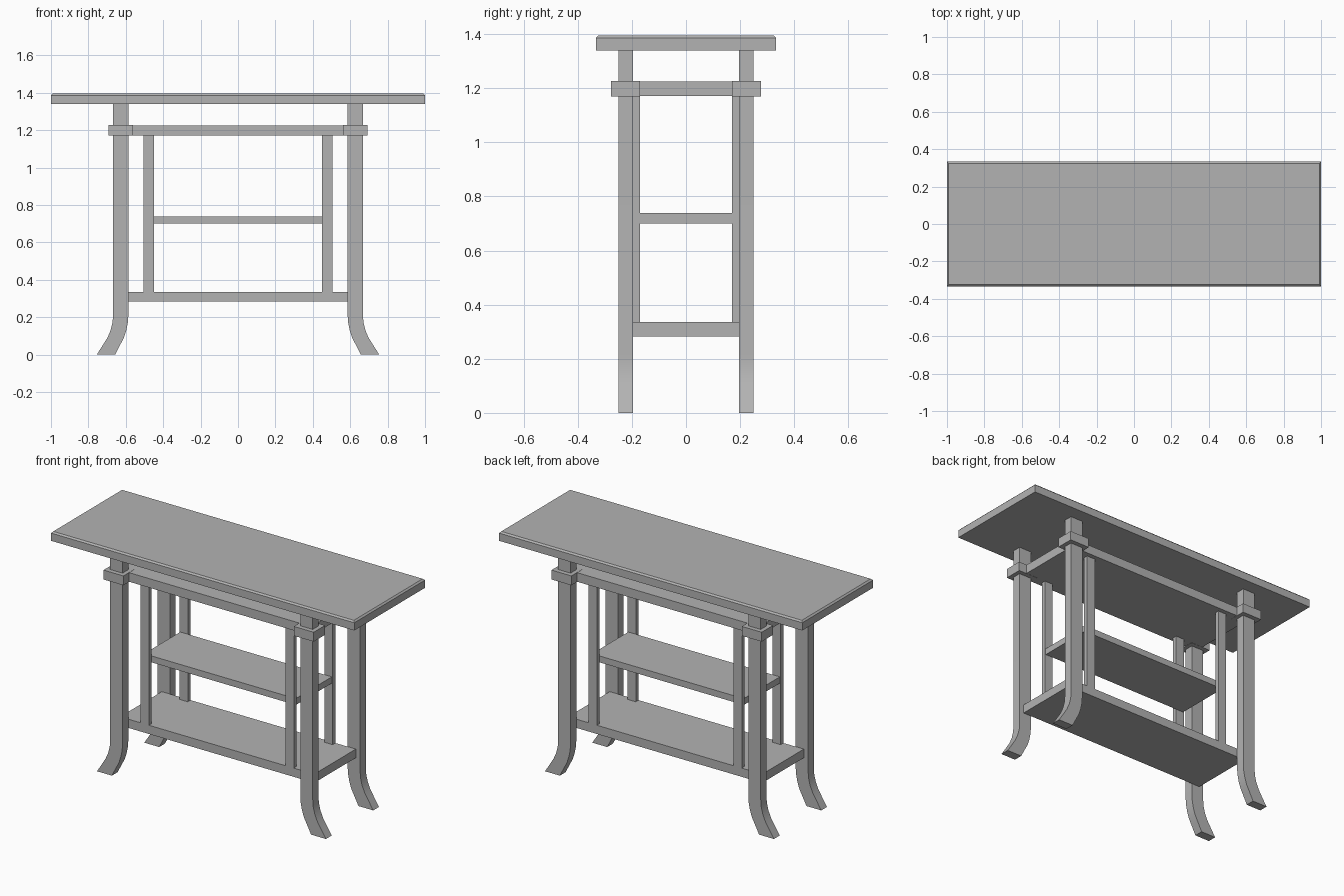
import bpy
import bmesh
import math

if "Cube" in bpy.data.objects:
    bpy.data.objects.remove(bpy.data.objects["Cube"], do_unlink=True)

grey = bpy.data.materials.new("plain_grey")
grey.use_nodes = True
grey.diffuse_color = (0.45, 0.45, 0.45, 1)
grey.node_tree.nodes["Principled BSDF"].inputs["Base Color"].default_value = grey.diffuse_color


def finish(name, bm):
    bmesh.ops.recalc_face_normals(bm, faces=bm.faces)
    mesh = bpy.data.meshes.new(name)
    bm.to_mesh(mesh)
    bm.free()
    mesh.materials.append(grey)
    obj = bpy.data.objects.new(name, mesh)
    bpy.context.collection.objects.link(obj)
    return obj


def box(name, x, y, z, top_bevel=0):
    """Box spanning the (low, high) pairs x, y and z."""
    bm = bmesh.new()
    bmesh.ops.create_cube(bm, size=1)
    for v in bm.verts:
        v.co = [a + (b - a) * (c + 0.5) for (a, b), c in zip((x, y, z), v.co)]
    if top_bevel:
        rim = [e for e in bm.edges if all(v.co.z > z[1] - 0.001 for v in e.verts)]
        bmesh.ops.bevel(bm, geom=rim, offset=top_bevel, segments=1, affect='EDGES')
    return finish(name, bm)


def span(a, b, sign):
    return tuple(sorted((a * sign, b * sign)))


# Leg side profile: centre x, height and half width from floor to top
LEG = [(0.706, 0, 0.049), (0.677, 0.05, 0.046), (0.654, 0.09, 0.044),
       (0.639, 0.13, 0.042), (0.630, 0.17, 0.041), (0.627, 0.21, 0.041),
       (0.627, 1.34, 0.041)]


def leg(name, sx, sy):
    bm = bmesh.new()
    outline = [(x - w, z) for x, z, w in LEG] + [(x + w, z) for x, z, w in reversed(LEG)]
    near, far = ([bm.verts.new((sx * x, sy * y, z)) for x, z in outline]
                 for y in (0.196, 0.25))
    bm.faces.new(near)
    bm.faces.new(far)
    for i in range(len(outline)):
        j = (i + 1) % len(outline)
        bm.faces.new((near[i], near[j], far[j], far[i]))
    obj = finish(name, bm)
    # Soft curve at the foot, crisp corners elsewhere
    for p in obj.data.polygons:
        p.use_smooth = True
    obj.data.set_sharp_from_angle(angle=math.radians(35))


# Horizontal boards
box("tabletop", (-1, 1), (-0.333, 0.333), (1.34, 1.395), top_bevel=0.009)
box("upper_panel", (-0.64, 0.64), (-0.223, 0.223), (1.171, 1.225))
box("middle_shelf", (-0.5, 0.5), (-0.17, 0.17), (0.70, 0.738))
box("lower_shelf", (-0.64, 0.64), (-0.196, 0.196), (0.283, 0.335))

# Legs, collars and slats at each corner
for sx, side in ((1, "left"), (-1, "right")):
    for sy, end in ((-1, "front"), (1, "back")):
        tag = f"{end}_{side}"
        leg(f"leg_{tag}", sx, sy)
        box(f"collar_{tag}", span(0.562, 0.693, sx), span(0.17, 0.277, sy), (1.17, 1.226))
        box(f"slat_{tag}", span(0.45, 0.505, sx), span(0.17, 0.196, sy), (0.335, 1.171))
